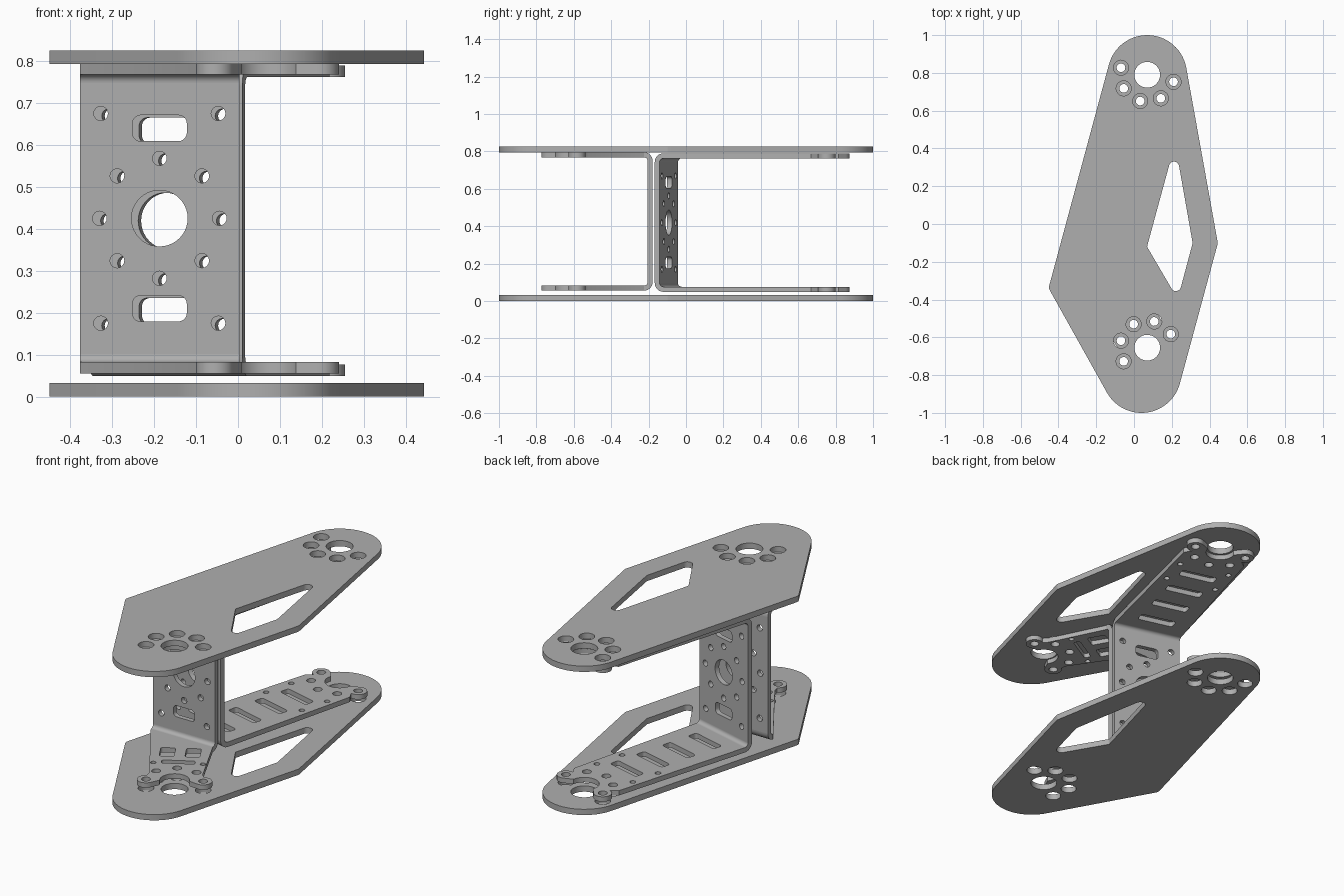
import bpy, bmesh
from math import radians, pi, cos, sin, acos, atan2, hypot
from mathutils import Matrix, Vector

if "Cube" in bpy.data.objects:
    bpy.data.objects.remove(bpy.data.objects["Cube"])

GREY = (0.43, 0.43, 0.43, 1)
metal = bpy.data.materials.new("plain grey metal")
metal.use_nodes = True
metal.diffuse_color = GREY
metal.node_tree.nodes["Principled BSDF"].inputs["Base Color"].default_value = GREY


# Loop helpers
def arc(x, y, r, a0, a1, n=16):
    return [(x + r * cos(a0 + (a1 - a0) * i / n), y + r * sin(a0 + (a1 - a0) * i / n))
            for i in range(n + 1)]


def circle(x, y, r, n=32):
    return arc(x, y, r, 0, 2 * pi, n)[:-1]


def hull(circles, n=16):
    """Outline stretched round circles (x, y, r) listed counter-clockwise."""
    normals = []
    for (x0, y0, r0), (x1, y1, r1) in zip(circles, circles[1:] + circles[:1]):
        dx, dy = x1 - x0, y1 - y0
        normals.append(atan2(dy, dx) - acos((r0 - r1) / hypot(dx, dy)))
    loop = []
    for i, (x, y, r) in enumerate(circles):
        a0, a1 = normals[i - 1], normals[i]
        loop += arc(x, y, r, a0, a0 + (a1 - a0) % (2 * pi), n)
    return loop


def slot(x, y, w, h, r):
    w, h = w / 2 - r, h / 2 - r
    return hull([(x - w, y - h, r), (x + w, y - h, r), (x + w, y + h, r), (x - w, y + h, r)], 5)


# Sheet with holes, thickness along +z, then transformed and added to bm
def sheet(bm, loops, thick, matrix):
    cu = bpy.data.curves.new("sheet", "CURVE")
    cu.dimensions, cu.fill_mode, cu.extrude = "2D", "BOTH", thick / 2
    for loop in loops:
        sp = cu.splines.new("POLY")
        sp.points.add(len(loop) - 1)
        for p, (x, y) in zip(sp.points, loop):
            p.co = (x, y, 0, 1)
        sp.use_cyclic_u = True
    tmp = bpy.data.objects.new("sheet", cu)
    bpy.context.scene.collection.objects.link(tmp)
    bpy.context.view_layer.update()
    me = bpy.data.meshes.new_from_object(tmp.evaluated_get(bpy.context.evaluated_depsgraph_get()))
    bpy.data.objects.remove(tmp)
    bpy.data.curves.remove(cu)
    me.transform(matrix @ Matrix.Translation((0, 0, thick / 2)))
    bm.from_mesh(me)
    bpy.data.meshes.remove(me)


def finish(bm, name, matrix):
    bmesh.ops.remove_doubles(bm, verts=bm.verts, dist=1e-5)
    bmesh.ops.recalc_face_normals(bm, faces=bm.faces)
    me = bpy.data.meshes.new(name)
    bm.to_mesh(me)
    bm.free()
    me.materials.clear()
    me.materials.append(metal)
    for poly in me.polygons:
        poly.material_index = 0
    ob = bpy.data.objects.new(name, me)
    bpy.context.scene.collection.objects.link(ob)
    ob.matrix_world = matrix
    bpy.ops.object.select_all(action="DESELECT")
    ob.select_set(True)
    bpy.context.view_layer.objects.active = ob
    bpy.ops.object.shade_smooth_by_angle(angle=radians(30))


# Pivot mounts: position and turn of the bolt circle
BACK_HUB, FRONT_HUB = Vector((0.07, 0.79, 0)), Vector((0.07, -0.655, 0))
BACK_TURN, FRONT_TURN = radians(-15), radians(210)
BOLT_R = 0.144


def bolts(r):
    return [circle(BOLT_R * cos(a * pi / 4), BOLT_R * sin(a * pi / 4), r, 20) for a in range(4, 9)]


def place(loops, hub, turn):
    m = Matrix.Translation(hub) @ Matrix.Rotation(turn, 4, "Z")
    return [[tuple((m @ Vector((x, y, 0))).xy) for x, y in loop] for loop in loops]


# Outer plates
outline = hull([(0.07, 0.79, 0.21), (-0.418, -0.335, 0.032), (0.04, -0.79, 0.21), (0.405, -0.1, 0.038)], 28)
window = hull([(0.212, 0.303, 0.027), (0.085, -0.118, 0.015), (0.222, -0.328, 0.027), (0.288, -0.1, 0.022)])
mount = [circle(0, 0, 0.068, 40)] + bolts(0.04)
for name, z in (("bottom_plate", 0), ("top_plate", 0.793)):
    bm = bmesh.new()
    sheet(bm, [outline, window] + place(mount, BACK_HUB, BACK_TURN)
          + place(mount, FRONT_HUB, FRONT_TURN), 0.032, Matrix())
    finish(bm, name, Matrix.Translation((0, 0, z)))

# Bent sheet brackets
T, BEND, HALF_W, HALF_H = 0.027, 0.047, 0.19, 0.37


def bracket(name, origin, angle, hub, turn, neck, cutouts):
    frame = Matrix.Translation(origin) @ Matrix.Rotation(angle, 4, "Z")
    bm = bmesh.new()

    # upright web: large hole, ring of small holes, corner holes, two slots
    h = HALF_H - BEND
    web = [[(-HALF_W, -h), (HALF_W, -h), (HALF_W, h), (-HALF_W, h)], circle(0, 0, 0.067, 40)]
    web += [circle(0.143 * cos(i * pi / 4), 0.143 * sin(i * pi / 4), 0.017, 16) for i in range(8)]
    for s in (-1, 1):
        web += [circle(x, s * 0.25, 0.017, 16) for x in (-0.14, 0.14)]
        web.append(slot(0, s * 0.215, 0.13, 0.062, 0.02))
    sheet(bm, web, T, Matrix.Translation((0, T, 0)) @ Matrix.Rotation(pi / 2, 4, "X"))

    # flange: straight root, neck, two lugs and an open notch round the hub
    nx, ny = neck
    right = [(nx, ny)] + arc(BOLT_R, 0, 0.046, -pi / 2, radians(130))
    left = [(-x, y) for x, y in reversed(right)]
    pad = right + arc(0, 0, 0.075, radians(5), radians(-185), 28) + left
    local_hub, local_turn = frame.inverted() @ hub, turn - angle
    tip = place([pad] + bolts(0.023) + cutouts, local_hub, local_turn)
    tip[0] = [(-HALF_W, BEND), (HALF_W, BEND)] + tip[0]
    for z in (-HALF_H, HALF_H - T):
        sheet(bm, tip, T, Matrix.Translation((0, 0, z)))

    # quarter-round bends
    for s in (-1, 1):
        outer = arc(BEND, h, BEND, pi, pi / 2, 10)
        inner = arc(BEND, h, BEND - T, pi / 2, pi, 10)
        ends = [[bm.verts.new((x, y, s * z)) for y, z in outer + inner] for x in (-HALF_W, HALF_W)]
        for ring in ends:
            bm.faces.new(ring)
        for i in range(-1, len(outer + inner) - 1):
            bm.faces.new((ends[0][i], ends[0][i + 1], ends[1][i + 1], ends[1][i]))
    finish(bm, name, frame)


front_cuts = [slot(0, -0.215, 0.17, 0.036, 0.012)]
for s in (-1, 1):
    front_cuts += [slot(s * 0.065, -0.33, 0.075, 0.1, 0.012), circle(s * 0.125, -0.2, 0.014, 16)]
bracket("front_bracket", (-0.187, -0.178, 0.425), pi, FRONT_HUB, FRONT_TURN, (0.135, -0.075), front_cuts)

back_cuts = [slot(0, -0.28 - 0.17 * i, 0.2, 0.055, 0.014) for i in range(4)]
back_cuts += [circle(s * 0.14, y, 0.015, 16) for s in (-1, 1) for y in (-0.2, -0.365)]
back_origin = BACK_HUB + Matrix.Rotation(BACK_TURN, 3, "Z") @ Vector((0, -0.94, 0)) + Vector((0, 0, 0.419))
bracket("back_bracket", back_origin, BACK_TURN, BACK_HUB, BACK_TURN, (0.175, -0.08), back_cuts)
